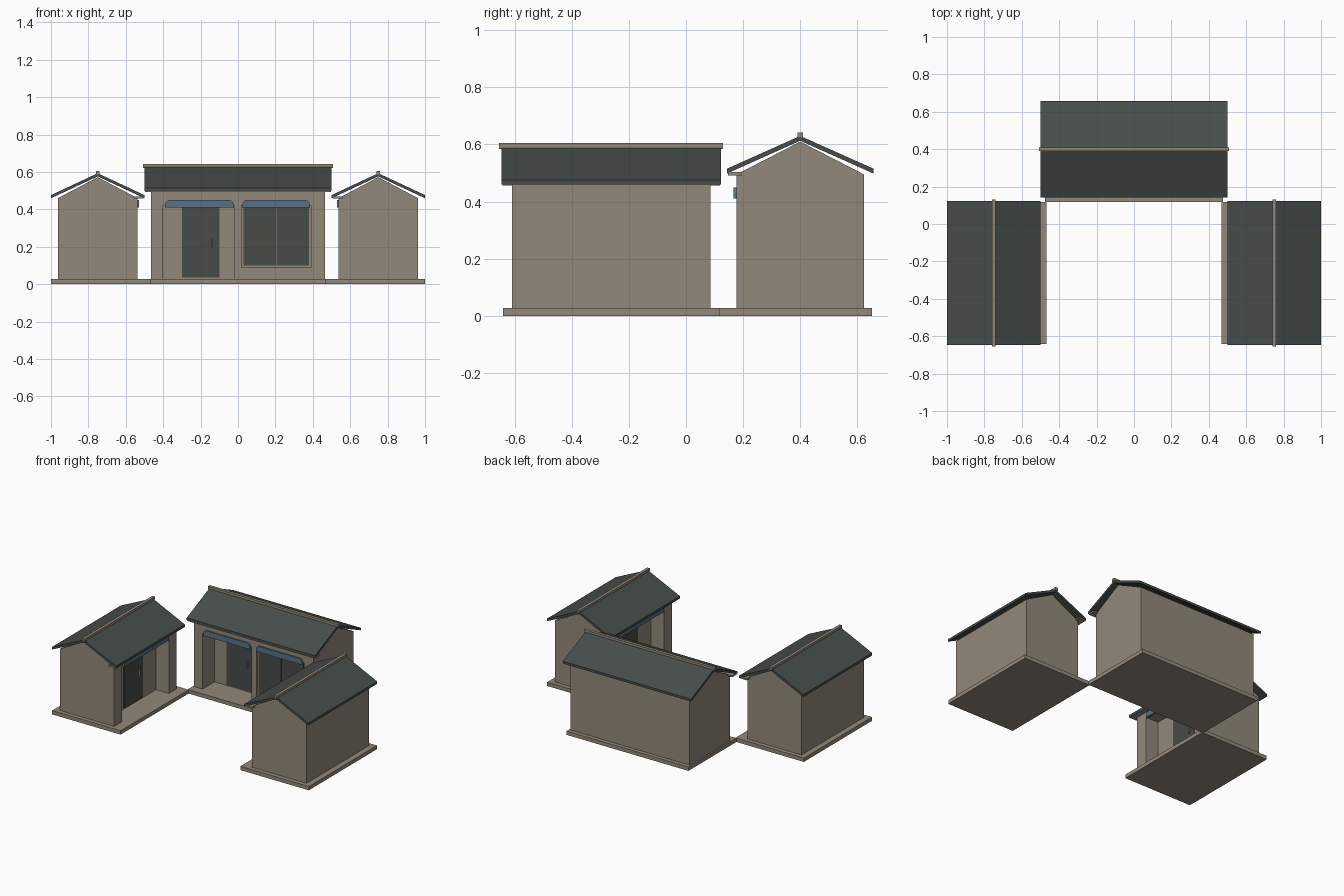
import bpy, bmesh, math
from mathutils import Matrix, Vector

if "Cube" in bpy.data.objects:
    bpy.data.objects.remove(bpy.data.objects["Cube"])


def material(name, rgb):
    m = bpy.data.materials.new(name)
    m.diffuse_color = (*rgb, 1)
    m.use_nodes = True
    m.node_tree.nodes["Principled BSDF"].inputs["Base Color"].default_value = m.diffuse_color
    return m


STONE = material("tan_stone", (0.29, 0.25, 0.195))
ROOF = material("slate_green", (0.062, 0.075, 0.069))
DARK = material("dark_panel", (0.062, 0.072, 0.064))
BLUE = material("blue_awning", (0.095, 0.17, 0.225))


def prism(name, pts, lo, hi, axis, mat, frame):
    """Extrude a closed profile along x, y or z, then place it with frame."""
    put = {'x': lambda a, b, t: (t, a, b),
           'y': lambda a, b, t: (a, t, b),
           'z': lambda a, b, t: (a, b, t)}[axis]
    bm = bmesh.new()
    r0 = [bm.verts.new(frame @ Vector(put(a, b, lo))) for a, b in pts]
    r1 = [bm.verts.new(frame @ Vector(put(a, b, hi))) for a, b in pts]
    bm.faces.new(r0)
    bm.faces.new(r1)
    n = len(pts)
    for i in range(n):
        j = (i + 1) % n
        bm.faces.new((r0[i], r0[j], r1[j], r1[i]))
    bmesh.ops.recalc_face_normals(bm, faces=bm.faces)
    me = bpy.data.meshes.new(name)
    bm.to_mesh(me)
    bm.free()
    me.materials.append(mat)
    ob = bpy.data.objects.new(name, me)
    bpy.context.collection.objects.link(ob)
    return ob


def box(name, x0, x1, y0, y1, z0, z1, mat, frame):
    return prism(name, [(x0, y0), (x1, y0), (x1, y1), (x0, y1)], z0, z1, 'z', mat, frame)


def carve(ob, cutter):
    """Cut a recess and drop the cutter."""
    cutter.hide_render = True
    mod = ob.modifiers.new("recess", 'BOOLEAN')
    mod.operation = 'DIFFERENCE'
    mod.solver = 'EXACT'
    mod.object = cutter
    bpy.context.view_layer.update()
    me = bpy.data.meshes.new_from_object(
        ob.evaluated_get(bpy.context.evaluated_depsgraph_get()))
    ob.modifiers.clear()
    ob.data = me
    bpy.data.objects.remove(cutter)


def awning(name, x0, x1, front, frame):
    z0, z1, r = 0.41, 0.45, 0.028
    pts = [(x0, z0), (x1, z0)]
    for cx, a0 in ((x1 - r, 0), (x0 + r, 90)):
        for k in range(6):
            a = math.radians(a0 + 18 * k)
            pts.append((cx + r * math.cos(a), z1 - r + r * math.sin(a)))
    prism(name, pts, front - 0.01, front + 0.005, 'y', BLUE, frame)


def door(name, cx, back, frame):
    box(name, cx - 0.1, cx + 0.1, back - 0.007, back + 0.005, 0.035, 0.41, DARK, frame)
    box(name + "_handle", cx + 0.057, cx + 0.064, back - 0.017, back - 0.006,
        0.195, 0.245, STONE, frame)


def house(name, hw, hd, wall_z, peak, roof_l, roof_d, eave, ridge, base_l, cap_l, frame):
    """Plinth, walls, gable and roof; the front faces local -y."""
    box(name + "_plinth", -base_l, base_l, -0.283, 0.251, 0, 0.027, STONE, frame)
    walls = box(name + "_walls", -hw, hw, -hd, hd, 0.027, wall_z, STONE, frame)
    prism(name + "_gable", [(-hd, wall_z), (hd, wall_z), (0, peak)], -hw, hw, 'x', STONE, frame)
    t = 0.017
    prism(name + "_roof", [(-roof_d, eave), (0, ridge - t), (roof_d, eave),
                           (roof_d, eave + t), (0, ridge), (-roof_d, eave + t)],
          -roof_l, roof_l, 'x', ROOF, frame)
    box(name + "_ridge_cap", -cap_l, cap_l, -0.01, 0.01, ridge - 0.008, ridge + 0.012, STONE, frame)
    # eave beam over the open front
    box(name + "_front_beam", -roof_l + 0.003, roof_l - 0.003, -roof_d + 0.004, -hd + 0.02,
        wall_z - 0.003, wall_z + 0.008, STONE, frame)
    return walls


# main hall: porch with door on the left, window on the right
F = Matrix.Translation((0, 0.4, 0))
front, back = -0.2235, -0.09
w = house("main_hall", 0.465, 0.2235, 0.495, 0.61, 0.5, 0.257, 0.498, 0.63, 0.475, 0.508, F)
carve(w, box("porch_cutter", -0.40, -0.02, -0.4, back, 0.0, 0.42, STONE, F))
carve(w, box("window_cutter", 0.02, 0.39, -0.4, front + 0.03, 0.09, 0.42, STONE, F))
door("main_door", -0.2, back, F)
glass = front + 0.03
box("window_frame", 0.02, 0.39, glass - 0.012, glass + 0.003, 0.09, 0.42, STONE, F)
for i, (a, b) in enumerate(((0.03, 0.202), (0.207, 0.38))):
    box(f"window_pane_{i}", a, b, glass - 0.018, glass - 0.01, 0.1, 0.412, DARK, F)
awning("porch_awning", -0.39, -0.022, front, F)
awning("window_awning", 0.022, 0.385, front, F)

# two side wings, mirrored, with their fronts facing the courtyard
left = Matrix.Translation((-0.75, -0.262, 0)) @ Matrix.Rotation(math.pi / 2, 4, 'Z')
for side, F in (("left", left), ("right", Matrix.Scale(-1, 4, (1, 0, 0)) @ left)):
    front, back = -0.212, -0.112
    n = side + "_wing"
    w = house(n, 0.348, 0.212, 0.46, 0.572, 0.384, 0.25, 0.459, 0.593, 0.379, 0.392, F)
    carve(w, box("porch_cutter", -0.26, 0.26, -0.4, back, 0.0, 0.42, STONE, F))
    door(n + "_door", 0, back, F)
    awning(n + "_awning", -0.25, 0.25, front, F)
